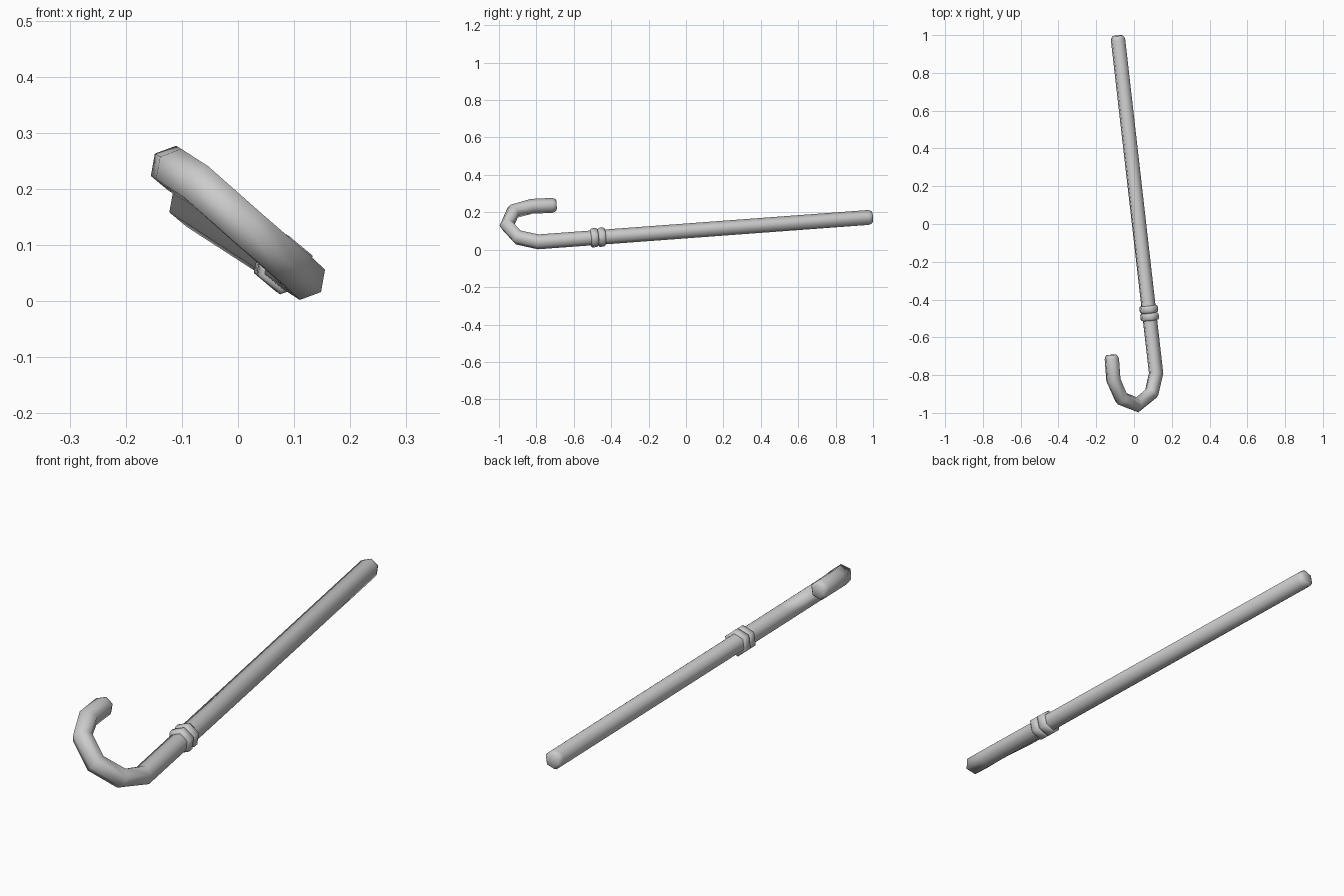
import bpy, bmesh, math
from mathutils import Vector

if "Cube" in bpy.data.objects:
    bpy.data.objects.remove(bpy.data.objects["Cube"])

SIDES = 6
R = 0.0405

# Centre line: shaft end, then the bends of the hook, then the hook tip
shaft_end = Vector((-0.087, 0.997, 0.174))
hook = [Vector(p) for p in [(0.117, -0.79, 0.042), (0.093, -0.896, 0.065),
                            (0.018, -0.957, 0.130), (-0.066, -0.924, 0.205),
                            (-0.109, -0.826, 0.232), (-0.119, -0.693, 0.238)]]
# Normal of the plane the hook bends in
bend_normal = (hook[2] - hook[0]).cross(hook[4] - hook[2]).normalized()


def sweep(name, stations):
    """Loft six-sided rings along (point, radius) stations and cap both ends."""
    bm = bmesh.new()
    rings = []
    pts = [p for p, r in stations]
    for i, (p, r) in enumerate(stations):
        a = (p - pts[i - 1]).normalized() if i else Vector()
        b = (pts[i + 1] - p).normalized() if i < len(pts) - 1 else Vector()
        t = (a + b).normalized()
        w = bend_normal.cross(t).normalized()
        n = t.cross(w)
        rings.append([bm.verts.new(p + r * (math.cos(k * math.tau / SIDES) * w
                                            + math.sin(k * math.tau / SIDES) * n))
                      for k in range(SIDES)])
    for lo, hi in zip(rings, rings[1:]):
        for k in range(SIDES):
            j = (k + 1) % SIDES
            bm.faces.new((lo[k], lo[j], hi[j], hi[k]))
    bm.faces.new(rings[0][::-1])
    bm.faces.new(rings[-1])
    bmesh.ops.recalc_face_normals(bm, faces=bm.faces)
    for f in bm.faces:
        f.smooth = True
    me = bpy.data.meshes.new(name)
    bm.to_mesh(me)
    bm.free()
    ob = bpy.data.objects.new(name, me)
    bpy.context.collection.objects.link(ob)
    return ob


# Cane: straight shaft and hooked handle with bevelled ends
axis = (hook[0] - shaft_end).normalized()
tip_dir = (hook[5] - hook[4]).normalized()
ends = [(0, 0.027), (0.007, 0.035), (0.022, R)]
cane = [(shaft_end + axis * d, r) for d, r in ends]
cane += [(p, R) for p in hook[:5]]
cane += [(hook[5] - tip_dir * d, r) for d, r in reversed(ends)]
sweep("cane", cane)

# Collar: two rounded rings side by side on the shaft
middle = shaft_end + axis * ((shaft_end.y + 0.471) / -axis.y)
ring_profile = [(-0.020, 0.036), (-0.019, 0.046), (-0.012, 0.052),
                (0.012, 0.052), (0.019, 0.046), (0.020, 0.036)]
for name, offset in (("collar_ring_upper", -0.020), ("collar_ring_lower", 0.020)):
    sweep(name, [(middle + axis * (offset + d), r) for d, r in ring_profile])
